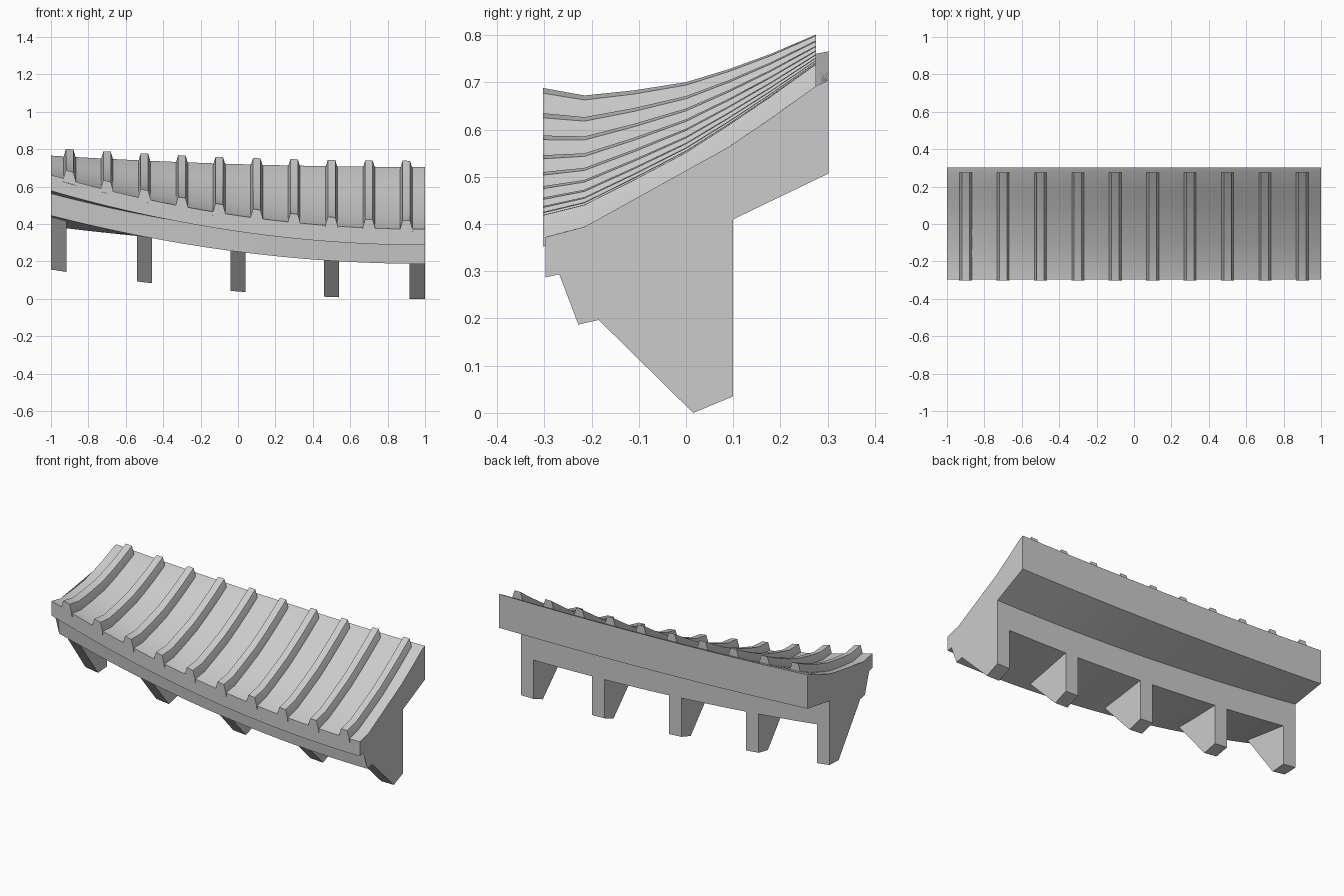
import bpy, bmesh, math

if "Cube" in bpy.data.objects:
    bpy.data.objects.remove(bpy.data.objects["Cube"], do_unlink=True)

grey = bpy.data.materials.new("plain_grey")
grey.use_nodes = True
COLOUR = (0.6, 0.6, 0.6, 1)
grey.diffuse_color = COLOUR
grey.node_tree.nodes["Principled BSDF"].inputs["Base Color"].default_value = COLOUR


def lift(x, y):
    """Upward sweep of the eave towards -x, strongest at the front."""
    return (0.0405 - 0.096 * y + 0.04 * y * y) * (1 - x) ** 2


def loft(name, rows):
    """Skin closed rows of (x, y, z) points, sweeping them up by lift()."""
    bm = bmesh.new()
    rings = [[bm.verts.new((x, y, z + lift(x, y))) for x, y, z in row] for row in rows]
    n = len(rings[0])
    for a, b in zip(rings, rings[1:]):
        for i in range(n):
            j = (i + 1) % n
            bm.faces.new((a[i], a[j], b[j], b[i]))
    caps = [bm.faces.new(rings[0]), bm.faces.new(rings[-1])]
    bmesh.ops.triangulate(bm, faces=caps)
    bmesh.ops.recalc_face_normals(bm, faces=bm.faces)
    mesh = bpy.data.meshes.new(name)
    bm.to_mesh(mesh)
    bm.free()
    mesh.materials.append(grey)
    obj = bpy.data.objects.new(name, mesh)
    bpy.context.collection.objects.link(obj)
    bpy.ops.object.select_all(action="DESELECT")
    obj.select_set(True)
    bpy.context.view_layer.objects.active = obj
    bpy.ops.object.shade_smooth_by_angle(angle=math.radians(30))
    return obj


def sweep(name, section, x0, x1, steps):
    xs = [x0 + (x1 - x0) * i / steps for i in range(steps + 1)]
    return loft(name, [[(x, y, z) for y, z in section] for x in xs])


# Roof slope, front to back
slope = [(-0.298, 0.372), (-0.215, 0.394), (-0.11, 0.447), (0, 0.505),
         (0.09, 0.563), (0.18, 0.624), (0.275, 0.692), (0.302, 0.705)]

# Solid eave body: slope, back board, soffit, wall, stepped front fascia
under = [(0.302, 0.507), (0.1, 0.41), (0.1, 0.262),
         (-0.228, 0.187), (-0.238, 0.3), (-0.298, 0.287)]
sweep("eave_body", slope + under, -1, 1, 24)

# Tapered ribs running down the slope
path = [(-0.303, 0.372)] + slope[1:-1]
for i in range(10):
    cx = -0.9 + 0.2 * i
    rows = []
    for y, z in path:
        rows.append([(cx + dx, y, z + dz) for dx, dz in
                     ((-0.035, -0.02), (-0.032, 0.005), (-0.02, 0.046),
                      (0.02, 0.046), (0.032, 0.005), (0.035, -0.02))])
    loft(f"rib_{i + 1}", rows)

# Pointed support brackets below
bracket = [(-0.185, 0.197), (0.015, 0), (0.1, 0.035), (0.1, 0.33), (-0.15, 0.33)]
for i, cx in enumerate((-0.959, -0.5, 0, 0.5, 0.959)):
    sweep(f"bracket_{i + 1}", bracket, cx - 0.041, cx + 0.041, 1)
